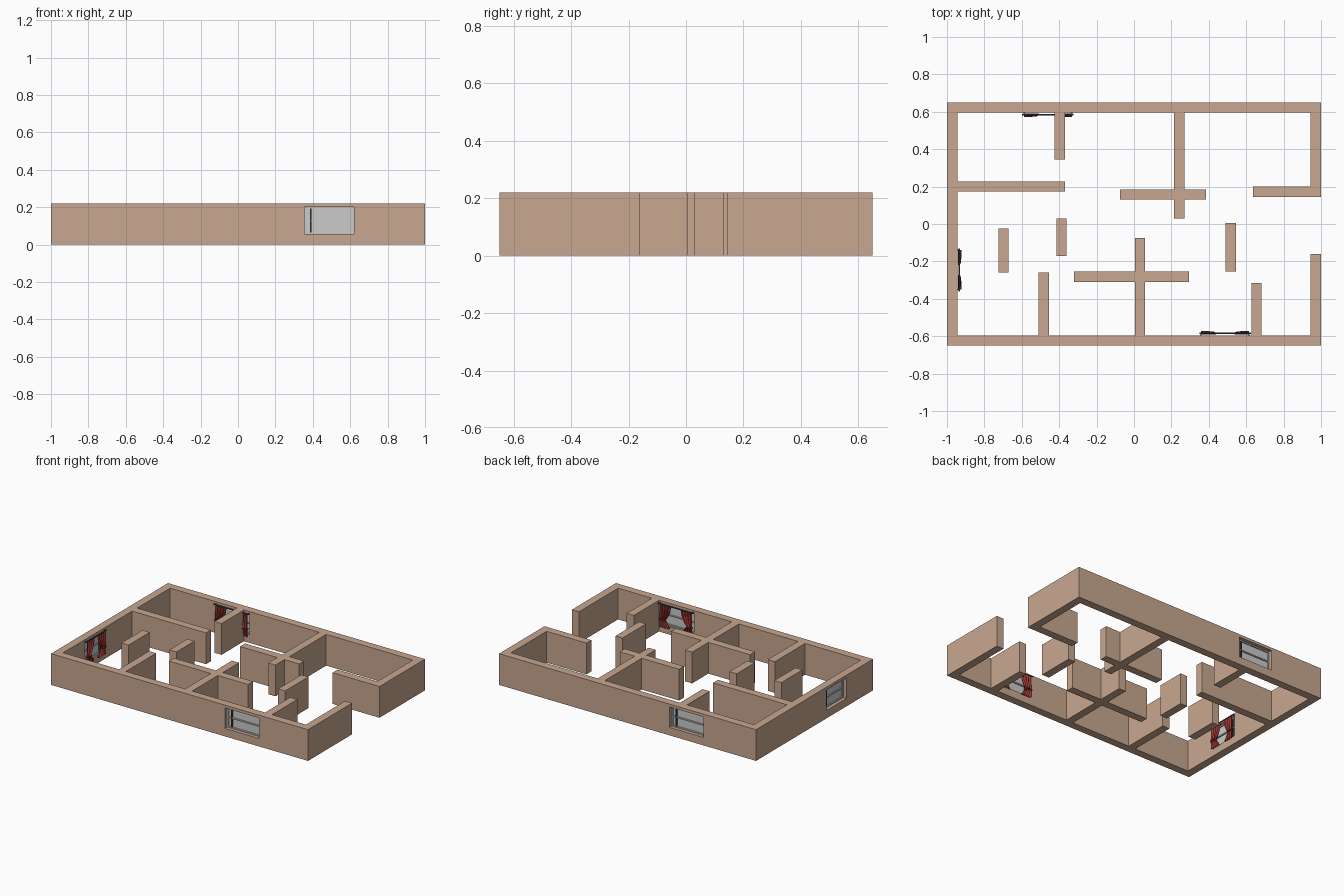
import bpy, bmesh, math
from mathutils import Matrix, Vector

if "Cube" in bpy.data.objects:
    bpy.data.objects.remove(bpy.data.objects["Cube"])

H, T = 0.22, 0.055          # wall height and thickness


def material(name, rgb):
    m = bpy.data.materials.new(name)
    m.diffuse_color = (*rgb, 1)
    m.use_nodes = True
    m.node_tree.nodes["Principled BSDF"].inputs["Base Color"].default_value = m.diffuse_color
    return m


PLASTER = material("plaster", (0.58, 0.39, 0.28))
RED = material("curtain_red", (0.30, 0.035, 0.03))
DARK = material("dark_metal", (0.06, 0.06, 0.07))


def finish(name, bm, mat=None, matrix=None):
    bmesh.ops.recalc_face_normals(bm, faces=bm.faces)
    me = bpy.data.meshes.new(name)
    bm.to_mesh(me)
    bm.free()
    ob = bpy.data.objects.new(name, me)
    bpy.context.collection.objects.link(ob)
    if mat:
        me.materials.append(mat)
    if matrix:
        ob.matrix_world = matrix
    return ob


def box(name, x0, x1, y0, y1, z0, z1, mat=None, matrix=None):
    bm = bmesh.new()
    bmesh.ops.create_cube(bm, size=1)
    for v in bm.verts:
        v.co = Vector(((x0 + x1) / 2 + v.co.x * (x1 - x0),
                       (y0 + y1) / 2 + v.co.y * (y1 - y0),
                       (z0 + z1) / 2 + v.co.z * (z1 - z0)))
    return finish(name, bm, mat, matrix)


def wall(name, x0, x1, y0, y1):
    return box(name, x0, x1, y0, y1, 0, H, PLASTER)


# outer walls
south = wall("south_wall", -1, 1, -0.65, -0.65 + T)
north = wall("north_wall", -1, 1, 0.65 - T, 0.65)
west = wall("west_wall", -1, -1 + T, -0.65 + T, 0.65 - T)
wall("east_wall_rear", 1 - T, 1, 0.145, 0.65 - T)
wall("east_wall_front", 1 - T, 1, -0.65 + T, -0.16)

# partitions running along x: start, end, low y
for x0, x1, y in [(-0.945, -0.37, 0.173), (-0.075, 0.385, 0.13),
                  (0.635, 1 - T, 0.145), (-0.32, 0.295, -0.31)]:
    wall("partition_x", x0, x1, y, y + T)

# partitions running along y: low x, start, end
for x, y0, y1 in [(-0.425, 0.345, 0.595), (0.215, 0.03, 0.595),
                  (-0.725, -0.26, -0.025), (-0.415, -0.17, 0.03),
                  (-0.51, -0.595, -0.26), (0.005, -0.595, -0.075),
                  (0.49, -0.255, 0.005), (0.627, -0.595, -0.315)]:
    wall("partition_y", x, x + T, y0, y1)


# pleated curtain, gathered at the tie-back; side is -1 or 1
def curtain(name, side, edge, matrix):
    bm = bmesh.new()
    # z, width, depth of pleats
    rows = [(0.203, 0.085, 0.005), (0.16, 0.078, 0.005), (0.12, 0.058, 0.007),
            (0.098, 0.038, 0.008), (0.075, 0.058, 0.008), (0.045, 0.078, 0.008)]
    n = 16
    grid = []
    for z, w, d in rows:
        grid.append([bm.verts.new((side * (edge - w * i / n),
                                   T + 0.013 + d * math.sin(i * math.pi / 2), z))
                     for i in range(n + 1)])
    for a, b in zip(grid, grid[1:]):
        for i in range(n):
            bm.faces.new((a[i], a[i + 1], b[i + 1], b[i]))
    ob = finish(name, bm, RED, matrix)
    mod = ob.modifiers.new("thickness", "SOLIDIFY")
    mod.thickness = 0.002
    tie_x = sorted((side * (edge + 0.003), side * (edge - 0.041)))
    box(name + "_tie", *tie_x, T + 0.004, T + 0.023, 0.095, 0.101, RED, matrix)


# window with frame, rails and curtains; local y points into the room
def window(name, host, origin, angle, width):
    m = Matrix.Translation(origin) @ Matrix.Rotation(angle, 4, "Z")
    w, z0, z1 = width / 2, 0.056, 0.20
    cutter = box("cutter", -w, w, -0.05, T + 0.05, z0, z1, None, m)
    cutter.hide_render = True
    mod = host.modifiers.new("opening", "BOOLEAN")
    mod.object, mod.solver = cutter, "EXACT"
    bpy.context.view_layer.update()
    bpy.context.view_layer.objects.active = host
    bpy.ops.object.modifier_apply(modifier=mod.name)
    bpy.data.objects.remove(cutter)
    box(name + "_pane", -w, w, 0.032, 0.036, z0, z1, None, m)
    f = 0.008
    for s in (-1, 1):
        xs = sorted((s * w, s * (w - f)))
        box(name + "_jamb", *xs, 0.024, 0.044, z0, z1, None, m)
    for z in (z0, (z0 + z1 - f) / 2, z1 - f):
        box(name + "_rail", -w + f, w - f, 0.024, 0.044, z, z + f, None, m)
    box(name + "_stile", -w + 0.03, -w + 0.038, 0.022, 0.046, z0 + f, z1 - f, DARK, m)
    # curtain rod
    bm = bmesh.new()
    bmesh.ops.create_cone(bm, segments=12, radius1=0.004, radius2=0.004,
                          depth=2 * w + 0.01, cap_ends=True,
                          matrix=Matrix.Translation((0, T + 0.012, 0.205))
                          @ Matrix.Rotation(math.pi / 2, 4, "Y"))
    finish(name + "_rod", bm, DARK, m)
    for s in (-1, 1):
        box(name + "_rod_bracket", s * (w - 0.004) - 0.003, s * (w - 0.004) + 0.003,
            T - 0.002, T + 0.012, 0.202, 0.208, DARK, m)
        curtain(name + "_curtain", s, w - 0.008, m)


window("south_window", south, (0.487, -0.65, 0), 0, 0.265)
window("north_window", north, (-0.46, 0.65, 0), math.pi, 0.265)
window("west_window", west, (-1, -0.245, 0), -math.pi / 2, 0.22)
